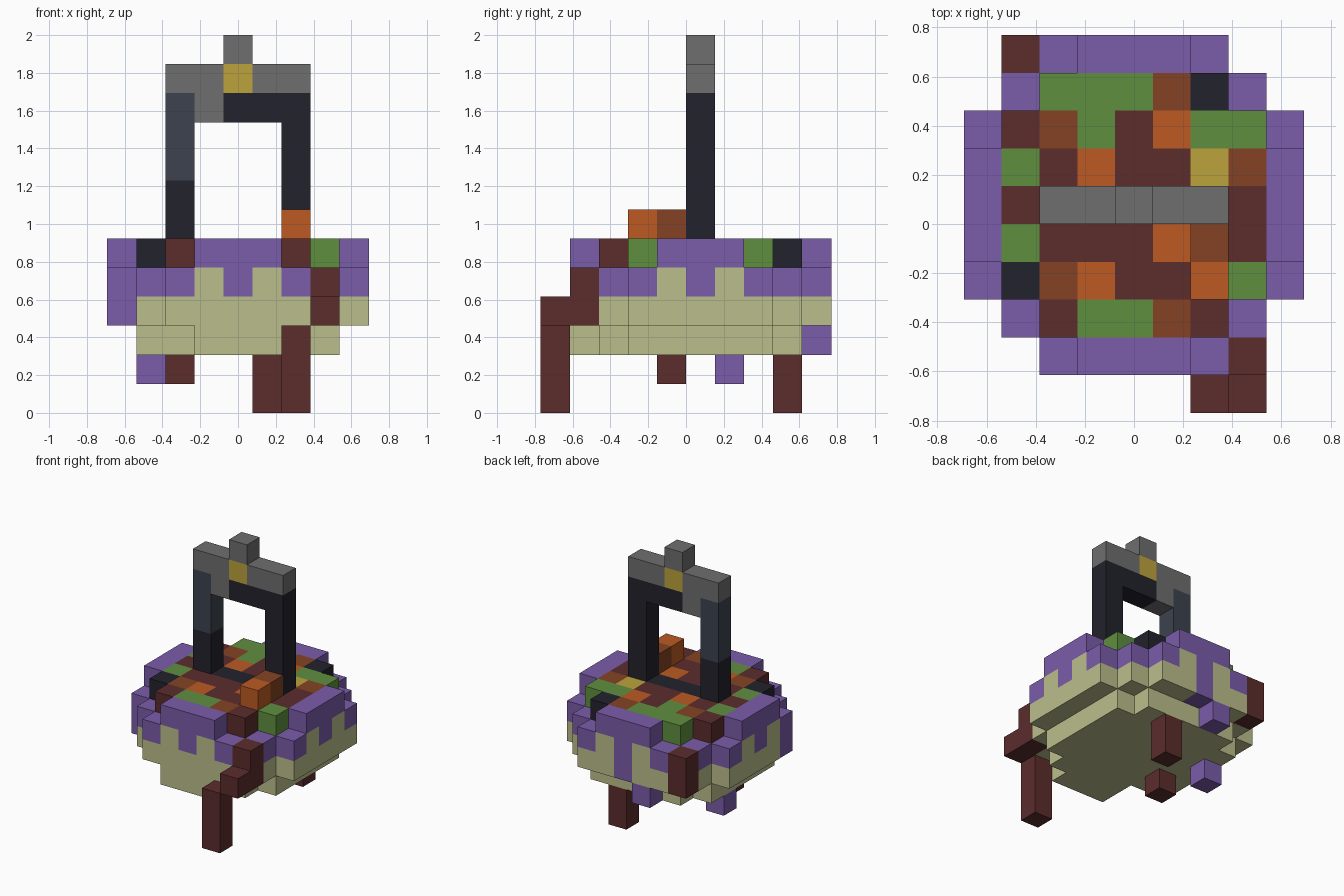
import bpy, bmesh
from mathutils import Vector

if "Cube" in bpy.data.objects:
    bpy.data.objects.remove(bpy.data.objects["Cube"])

U = 2 / 13  # edge of one block


def linear(v):
    v /= 255
    return v / 12.92 if v < 0.04 else ((v + 0.055) / 1.055) ** 2.4


COLOURS = {
    "P": ("purple", (123, 92, 170)), "C": ("cream", (187, 190, 139)),
    "M": ("maroon", (92, 44, 44)), "B": ("brown", (132, 66, 36)),
    "O": ("orange", (188, 90, 34)), "G": ("green", (96, 143, 64)),
    "Y": ("gold", (188, 162, 60)), "K": ("near_black", (34, 34, 44)),
    "S": ("slate", (60, 66, 78)), "A": ("grey", (112, 110, 112)),
}
MATS = {}
for key, (name, rgb) in COLOURS.items():
    m = bpy.data.materials.new(name)
    m.use_nodes = True
    col = [linear(v) for v in rgb] + [1]
    m.diffuse_color = col
    m.node_tree.nodes["Principled BSDF"].inputs["Base Color"].default_value = col
    MATS[key] = m

parts = {}   # part name -> {(column, row, layer): colour key}
filled = set()


def put(part, colour, xs, ys, zs):
    for x in xs:
        for y in ys:
            for z in zs:
                for cells in parts.values():
                    cells.pop((x, y, z), None)
                parts.setdefault(part, {})[x, y, z] = colour
                filled.add((x, y, z))


def put_map(part, layer, first_row, rows):
    for y, row in enumerate(reversed(rows), first_row):
        for x, key in enumerate(row):
            if key != ".":
                put(part, key, [x], [y], [layer])


# Cream bowl: a narrow bottom layer and a wide layer above it
put_map("bowl_bottom", 2, 1, [
    "..CCCCC..",
    ".CCCCCCC.", ".CCCCCCC.", ".CCCCCCC.", ".CCCCCCC.", ".CCCCCCC.",
    "...CCCC..",
    "...CCC..."])
WIDE = ["..CCCCC..", ".CCCCCCC."] + ["CCCCCCCCC"] * 5 + [".CCCCCCC.", "..CCCCC.."]
put_map("bowl_side", 3, 1, WIDE)

# Icing rim, with cream gaps between its drips
put_map("icing_rim", 4, 1, [
    "..PCPCP..", ".PPPPPPP.", "PPPPPPPPP",
    "CPPPPPPPC", "PPPPPPPPP", "CPPPPPPPC",
    "PPPPPPPPP", ".PPPPPPP.", "..PCPCP.."])

# Patchwork filling ringed by icing
put_map("filling", 5, 1, [
    "...PPP...",
    "..GGGBK..",
    ".MBGMOGG.",
    "PGMOMMYBP",
    "PMKKKKKMP",
    "PGMMMOBMP",
    ".KBOMMOG.",
    "..MGGBM..",
    "...PPP..."])
put("filling_lump", "O", [6], [3], [6])
put("filling_lump", "B", [6], [4], [6])

# Icing drips
put("icing_drip_left_side", "P", [0], [3], [3])
put("icing_drip_back", "P", [4], [9], [3])
put("icing_drop_back", "P", [3], [9], [2])
put("icing_drop_under", "P", [1], [6], [1])

# Maroon sauce drips
put("sauce_drip_front", "M", [7], [1], [3, 4])
put("sauce_drip_front", "M", [7], [0], [3])
put("sauce_drip_front", "M", [6], [0], range(3))
put("sauce_drip_back", "M", [1], [9], [3, 4])
put("sauce_drip_under", "M", [5], [8], [0, 1])
put("sauce_drop_under", "M", [2], [4], [1])

# Handle arch
put("handle_post_right", "K", [2], [5], [6, 7])
put("handle_post_right", "S", [2], [5], [8, 9, 10])
put("handle_post_left", "K", [6], [5], range(6, 10))
put("handle_lower_beam", "A", [3], [5], [10])
put("handle_lower_beam", "K", [4, 5, 6], [5], [10])
put("handle_upper_beam", "A", range(2, 7), [5], [11])
put("handle_gem", "Y", [4], [5], [11])
put("handle_knob", "A", [4], [5], [12])


# Turn each part into a mesh of its exposed block faces
def build(name, cells):
    keys = sorted(set(cells.values()))
    bm = bmesh.new()
    for cell, key in cells.items():
        centre = Vector(cell) + Vector((-4, -4.5, 0.5))
        for axis in range(3):
            for sign in (-1, 1):
                d = Vector((0, 0, 0))
                d[axis] = sign
                if tuple(int(c + s) for c, s in zip(cell, d)) in filled:
                    continue
                a = Vector((0, 0, 0))
                a[(axis + 1) % 3] = 1
                b = d.cross(a)
                corners = [a + b, b - a, -a - b, a - b]
                face = bm.faces.new([bm.verts.new((centre + (d + c) / 2) * U)
                                     for c in corners])
                face.material_index = keys.index(key)
    bmesh.ops.remove_doubles(bm, verts=bm.verts, dist=U / 100)
    mesh = bpy.data.meshes.new(name)
    bm.to_mesh(mesh)
    bm.free()
    for key in keys:
        mesh.materials.append(MATS[key])
    bpy.context.collection.objects.link(bpy.data.objects.new(name, mesh))


for part, cells in parts.items():
    if cells:
        build(part, cells)
